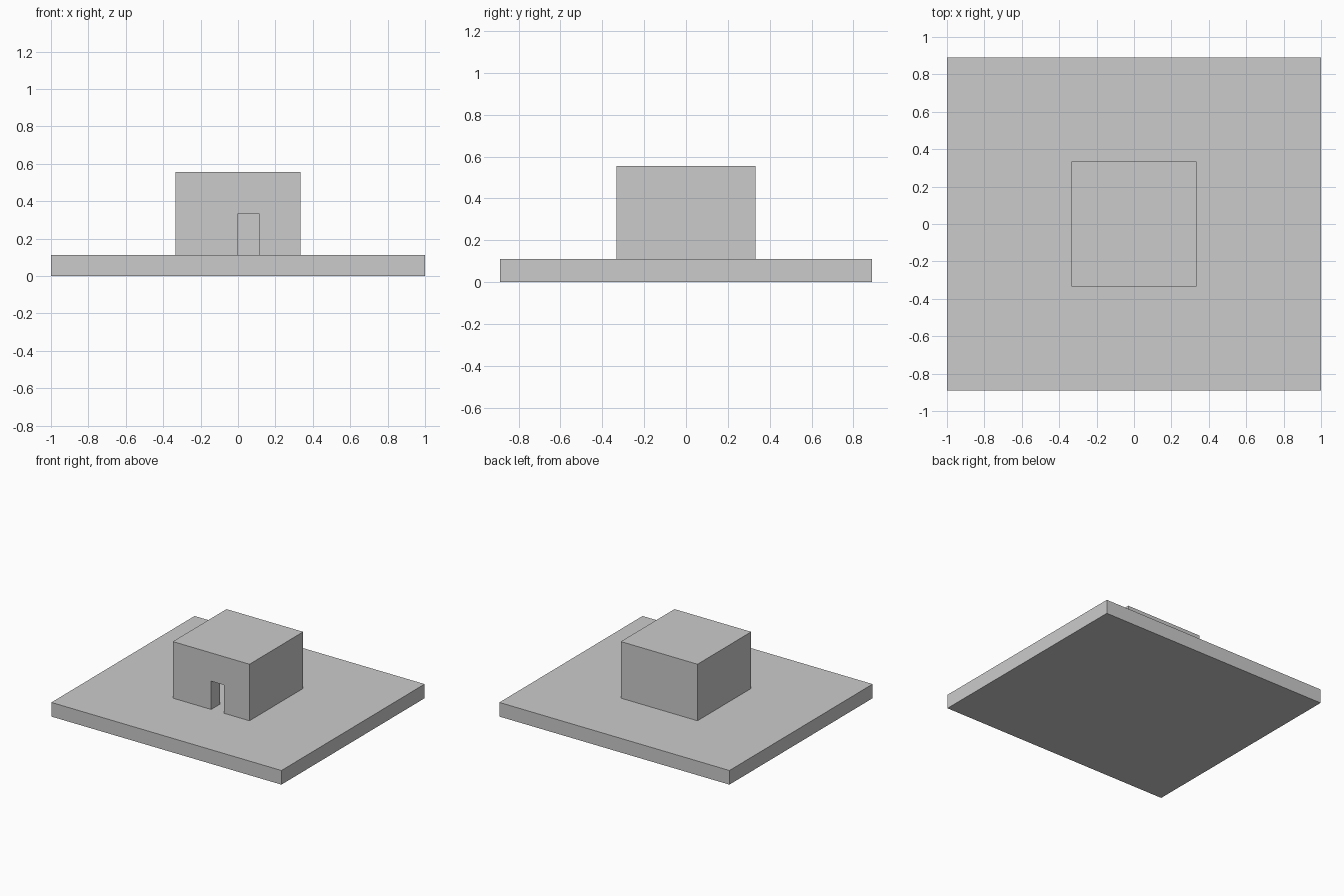
import bpy

cube = bpy.data.objects.get("Cube")
if cube:
    bpy.data.objects.remove(cube, do_unlink=True)

U = 1 / 9  # one block

stone = bpy.data.materials.new("plain_grey")
stone.use_nodes = True
GREY = (0.6, 0.6, 0.6, 1)
stone.diffuse_color = GREY
stone.node_tree.nodes["Principled BSDF"].inputs["Base Color"].default_value = GREY


def box(name, low, high):
    """Flat-sided box between two corners given in blocks."""
    bpy.ops.mesh.primitive_cube_add(size=1)
    ob = bpy.context.object
    ob.name = name
    ob.location = [(a + b) / 2 * U for a, b in zip(low, high)]
    ob.scale = [(b - a) * U for a, b in zip(low, high)]
    bpy.ops.object.transform_apply(location=True, rotation=False, scale=True)
    ob.data.materials.append(stone)
    return ob


# Ground slab
box("ground_slab", (-9, -8, 0), (9, 8, 1))

# Hut: solid block, hollowed by the room and the doorway
hut = box("hut_walls_and_roof", (-3, -3, 1), (3, 3, 5))
cutters = [
    box("room_cutter", (-2, -2, 0.5), (2, 2, 4)),
    box("doorway_cutter", (0, -3.5, 0.5), (1, -1.5, 3)),
]
for cutter in cutters:
    mod = hut.modifiers.new(cutter.name, "BOOLEAN")
    mod.operation = "DIFFERENCE"
    mod.solver = "EXACT"
    mod.object = cutter
    bpy.ops.object.select_all(action="DESELECT")
    bpy.context.view_layer.objects.active = hut
    hut.select_set(True)
    bpy.ops.object.modifier_apply(modifier=mod.name)
for cutter in cutters:
    bpy.data.objects.remove(cutter, do_unlink=True)
